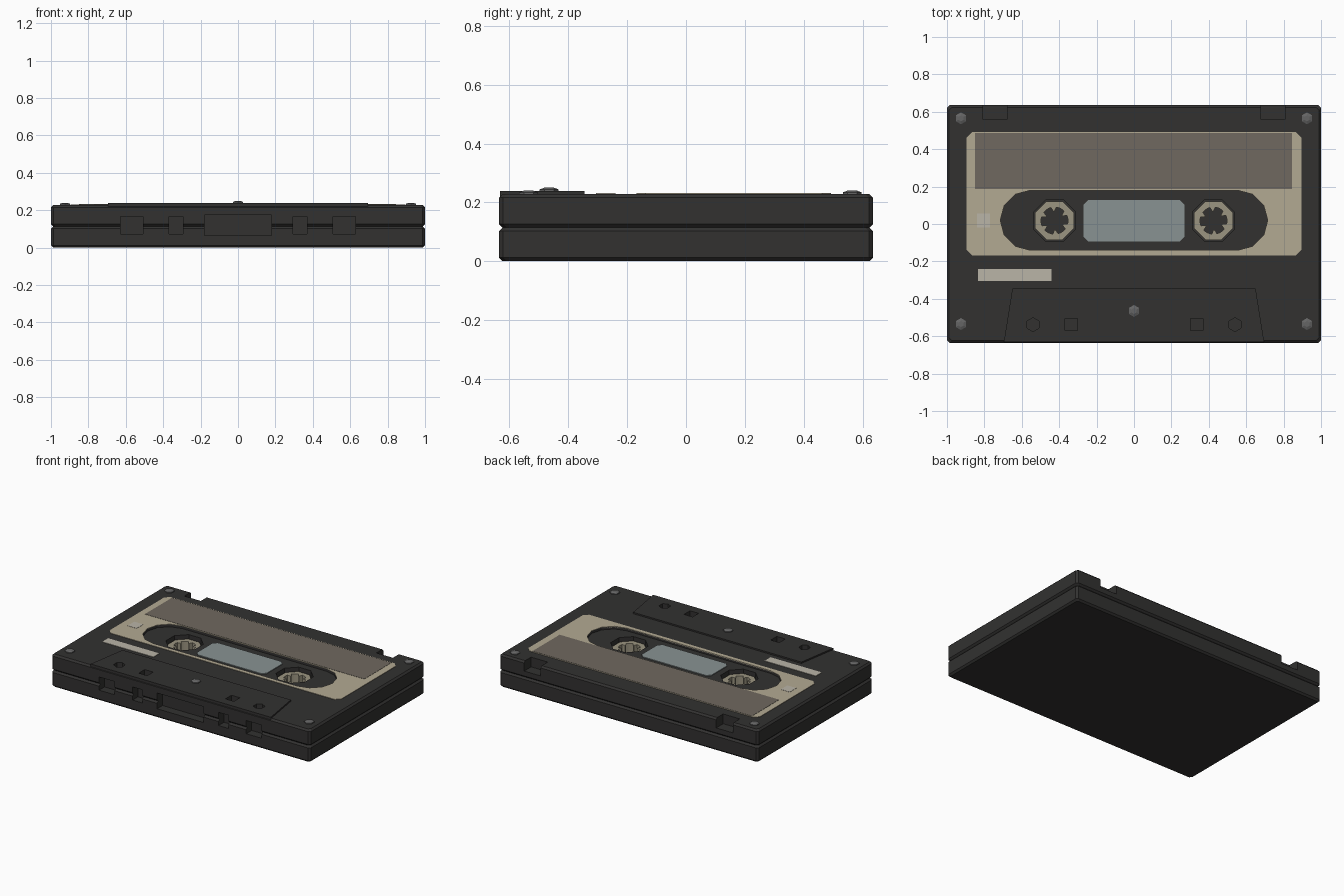
import bpy, bmesh
from math import sin, cos, pi, radians

if "Cube" in bpy.data.objects:
    bpy.data.objects.remove(bpy.data.objects["Cube"])


def material(name, r, g, b):
    m = bpy.data.materials.new(name)
    m.diffuse_color = (r, g, b, 1)
    m.use_nodes = True
    m.node_tree.nodes["Principled BSDF"].inputs["Base Color"].default_value = m.diffuse_color
    return m


DARK = material("dark_plastic", 0.032, 0.031, 0.030)
CREAM = material("cream_paper", 0.45, 0.40, 0.29)
BROWN = material("brown_stripe", 0.16, 0.14, 0.115)
PALE = material("pale_sticker", 0.49, 0.46, 0.39)
GLASS = material("window_grey", 0.25, 0.29, 0.29)
HUB = material("hub_plastic", 0.33, 0.30, 0.22)
STEEL = material("screw_steel", 0.13, 0.13, 0.13)


def loft(name, rings, mat, closed=False):
    """Skin a list of equal-sized vertex rings; cap the ends or close the loop."""
    bm = bmesh.new()
    vs = [[bm.verts.new(p) for p in ring] for ring in rings]
    n = len(rings[0])
    pairs = list(zip(vs, vs[1:])) + ([(vs[-1], vs[0])] if closed else [])
    for a, b in pairs:
        for i in range(n):
            j = (i + 1) % n
            bm.faces.new((a[i], a[j], b[j], b[i]))
    if not closed:
        bm.faces.new(vs[0])
        bm.faces.new(vs[-1])
    bmesh.ops.recalc_face_normals(bm, faces=bm.faces)
    me = bpy.data.meshes.new(name)
    bm.to_mesh(me)
    bm.free()
    ob = bpy.data.objects.new(name, me)
    bpy.context.collection.objects.link(ob)
    if mat:
        me.materials.append(mat)
    return ob


def prism(name, pts, z0, z1, mat=None):
    return loft(name, [[(x, y, z) for x, y in pts] for z in (z0, z1)], mat)


def rect(x0, x1, y0, y1, c=0):
    if not c:
        return [(x0, y0), (x1, y0), (x1, y1), (x0, y1)]
    return [(x0 + c, y0), (x1 - c, y0), (x1, y0 + c), (x1, y1 - c),
            (x1 - c, y1), (x0 + c, y1), (x0, y1 - c), (x0, y0 + c)]


def ngon(x, y, r, n, turn=0):
    return [(x + r * cos(turn + 2 * pi * i / n), y + r * sin(turn + 2 * pi * i / n))
            for i in range(n)]


def boolean(target, other, op="DIFFERENCE", keep=False):
    mod = target.modifiers.new("bool", "BOOLEAN")
    mod.operation, mod.object, mod.solver = op, other, "EXACT"
    bpy.context.view_layer.objects.active = target
    bpy.ops.object.modifier_apply(modifier=mod.name)
    if not keep:
        bpy.data.objects.remove(other)


TOP = 0.228
REEL_X, REEL_Y = 0.425, 0.018

# Shell: two chamfered halves meeting in a seam groove
steps = [(0, .012), (.012, 0), (.102, 0), (.114, .012), (.126, 0), (.216, 0), (TOP, .012)]
shell = loft("cassette_shell",
             [[(x, y, z) for x, y in rect(-1 + d, 1 - d, -.635 + d, .635 - d, .014)]
              for z, d in steps], DARK)

# Raised trapezoid along the front edge
boolean(shell, prism("pad", [(-.696, -.632), (.696, -.632), (.65, -.345), (-.65, -.345)],
                     .205, .238, DARK), "UNION")

# Label and the stadium recess cut through it into the shell
arc = [(.555 + .16 * cos(radians(a)), .02 + .16 * sin(radians(a))) for a in range(-90, 91, 30)]
stadium = arc + [(-x, y) for x, y in reversed(arc)]
label = prism("paper_label", rect(-.895, .895, -.168, .492, .03), TOP - .003, .231, CREAM)
recess = prism("recess_cutter", stadium, .212, .3)
boolean(label, recess, keep=True)
boolean(shell, recess)

# Holes and notches, mirrored left and right
for s in (-1, 1):
    cutters = [
        (ngon(s * REEL_X, REEL_Y, .112 / cos(pi / 8), 8, pi / 8), .10, .3),
        (ngon(s * .54, -.538, .037, 6, pi / 6), .15, .3),
        (rect(s * .335 - .033, s * .335 + .033, -.57, -.504), .15, .3),
        (rect(s * .742 - .064, s * .742 + .064, .558, .7), .16, .3),
        (rect(s * .568 - .06, s * .568 + .06, -.7, -.575), .074, .166),
        (rect(s * .332 - .038, s * .332 + .038, -.7, -.575), .074, .166),
    ]
    for pts, z0, z1 in cutters:
        boolean(shell, prism("cutter", pts, z0, z1))
boolean(shell, prism("cutter", rect(-.18, .18, -.7, -.575), .064, .174))

# Reel hubs: octagonal rings with six inward teeth
for s, side in ((-1, "left"), (1, "right")):
    outer, inner = [], []
    for i in range(48):
        a = radians(7.5 * i)
        ro = .103 / cos(radians((7.5 * i + 22.5) % 45 - 22.5))
        ri = .05 if i % 8 in (4, 5) else .072
        outer.append((s * REEL_X + ro * cos(a), REEL_Y + ro * sin(a)))
        inner.append((s * REEL_X + ri * cos(a), REEL_Y + ri * sin(a)))
    rings = [(outer, .099), (outer, .186), (inner, .186), (inner, .099)]
    loft(side + "_reel_hub", [[(x, y, z) for x, y in p] for p, z in rings], HUB, closed=True)

# Window, stripe and small stickers
prism("tape_window", rect(-.27, .27, -.093, .128, .025), .205, .217, GLASS)
prism("label_stripe", rect(-.85, .845, .187, .487), .23, .2325, BROWN)
prism("side_mark", rect(-.84, -.77, -.018, .055), .23, .2325, PALE)
prism("lower_sticker", rect(-.835, -.44, -.305, -.24), TOP - .003, .231, PALE)

# Screws: domed hexagonal heads
spots = [(x, y, TOP) for x in (-.925, .925) for y in (-.535, .565)] + [(0, -.465, .238)]
for k, (x, y, z) in enumerate(spots):
    loft("screw_%d" % (k + 1),
         [[(px, py, z + h) for px, py in ngon(x, y, r, 6, pi / 6)]
          for h, r in ((-.003, .032), (.006, .032), (.012, .016))], STEEL)
